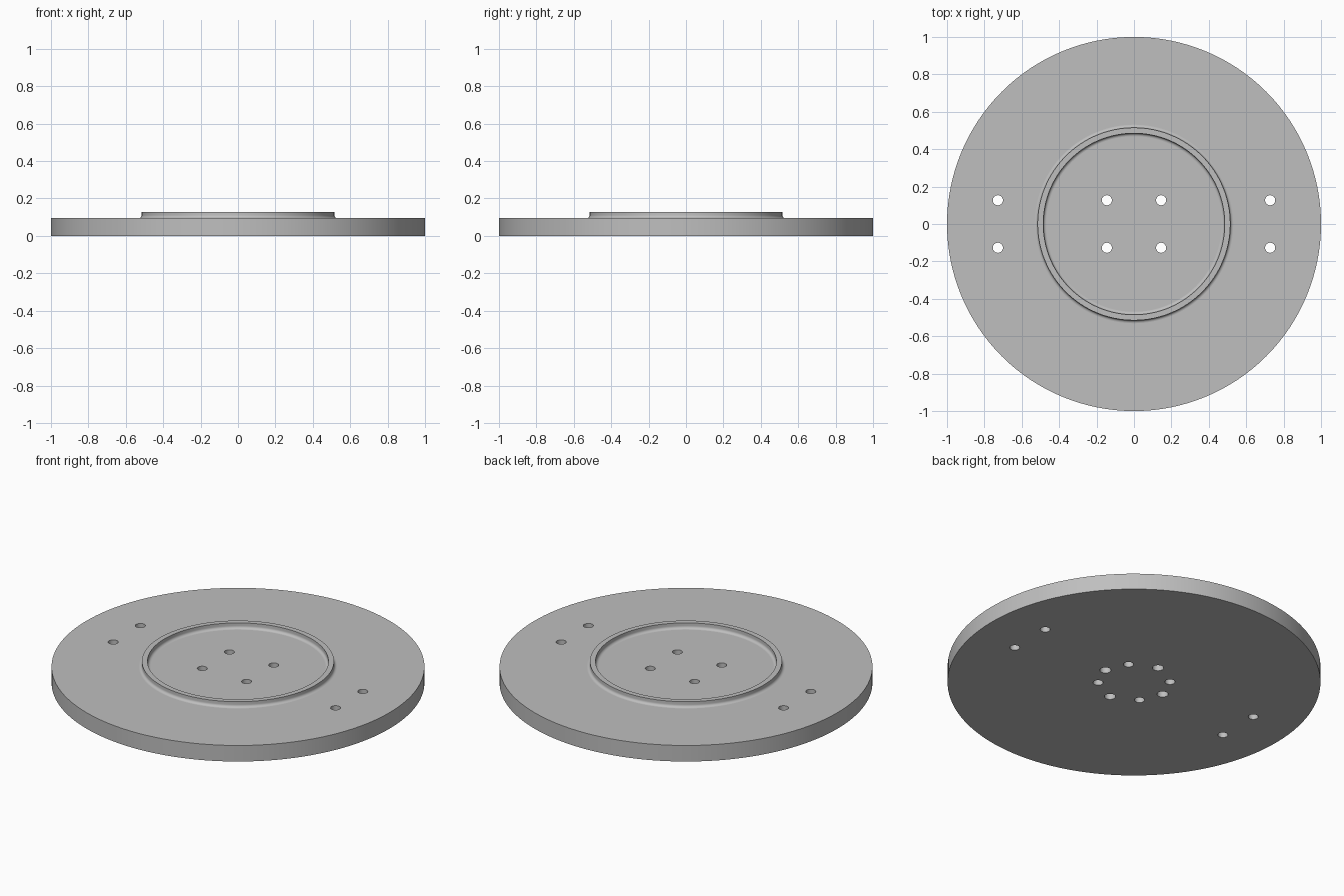
import bpy, bmesh
from math import sin, cos, pi
from mathutils import Matrix

cube = bpy.data.objects.get("Cube")
if cube:
    bpy.data.objects.remove(cube, do_unlink=True)

SEGMENTS = 128
PLATE_Z, RIM_Z = 0.095, 0.128
RIM_OUT, RIM_IN, FILLET = 0.515, 0.485, 0.016

metal = bpy.data.materials.new("plain grey metal")
metal.use_nodes = True
grey = (0.52, 0.52, 0.52, 1)
metal.diffuse_color = grey
metal.node_tree.nodes["Principled BSDF"].inputs["Base Color"].default_value = grey


def make_object(name, bm):
    bmesh.ops.recalc_face_normals(bm, faces=bm.faces)
    mesh = bpy.data.meshes.new(name)
    bm.to_mesh(mesh)
    bm.free()
    mesh.materials.append(metal)
    obj = bpy.data.objects.new(name, mesh)
    bpy.context.collection.objects.link(obj)
    return obj


def fillet(radius, side):
    """Concave arc from the plate surface up to the rim wall."""
    pts = []
    for i in range(7):
        a = i / 6 * pi / 2
        pts.append((radius + side * FILLET * (1 - sin(a)),
                    PLATE_Z + FILLET * (1 - cos(a))))
    return pts


# Disc with raised rim: a turned profile, capped below and in the middle
profile = [(1, 0), (1, PLATE_Z)] + fillet(RIM_OUT, 1)
profile += [(RIM_OUT, RIM_Z), (RIM_IN, RIM_Z)] + fillet(RIM_IN, -1)[::-1]
bm = bmesh.new()
rings = []
for r, z in profile:
    rings.append([bm.verts.new((r * cos(2 * pi * k / SEGMENTS),
                                r * sin(2 * pi * k / SEGMENTS), z))
                  for k in range(SEGMENTS)])
for low, high in zip(rings, rings[1:]):
    for k in range(SEGMENTS):
        n = (k + 1) % SEGMENTS
        bm.faces.new((low[k], low[n], high[n], high[k]))
bm.faces.new(rings[0][::-1])
bm.faces.new(rings[-1])
plate = make_object("mounting_plate", bm)

# Cutter: eight through holes and four blind holes in the underside
bm = bmesh.new()


def drill(x, y, radius, bottom, top):
    bmesh.ops.create_cone(bm, cap_ends=True, segments=32, radius1=radius,
                          radius2=radius, depth=top - bottom,
                          matrix=Matrix.Translation((x, y, (top + bottom) / 2)))


for sx in (-1, 1):
    for sy in (-1, 1):
        for x in (0.145, 0.728):
            drill(sx * x, sy * 0.127, 0.027, -0.1, 0.3)
    drill(sx * 0.2, 0, 0.03, -0.1, 0.06)
    drill(0, sx * 0.2, 0.03, -0.1, 0.06)
cutter = make_object("hole_cutter", bm)
cutter.hide_render = True

# Cut the holes, then drop the cutter
holes = plate.modifiers.new("holes", 'BOOLEAN')
holes.operation = 'DIFFERENCE'
holes.solver = 'EXACT'
holes.object = cutter
bpy.ops.object.select_all(action='DESELECT')
plate.select_set(True)
bpy.context.view_layer.objects.active = plate
bpy.ops.object.modifier_apply(modifier=holes.name)
bpy.data.objects.remove(cutter, do_unlink=True)

# Smooth turned walls, flat level faces
bpy.ops.object.shade_smooth_by_angle(angle=pi / 6)
for face in plate.data.polygons:
    if abs(face.normal.z) > 0.999:
        face.use_smooth = False
